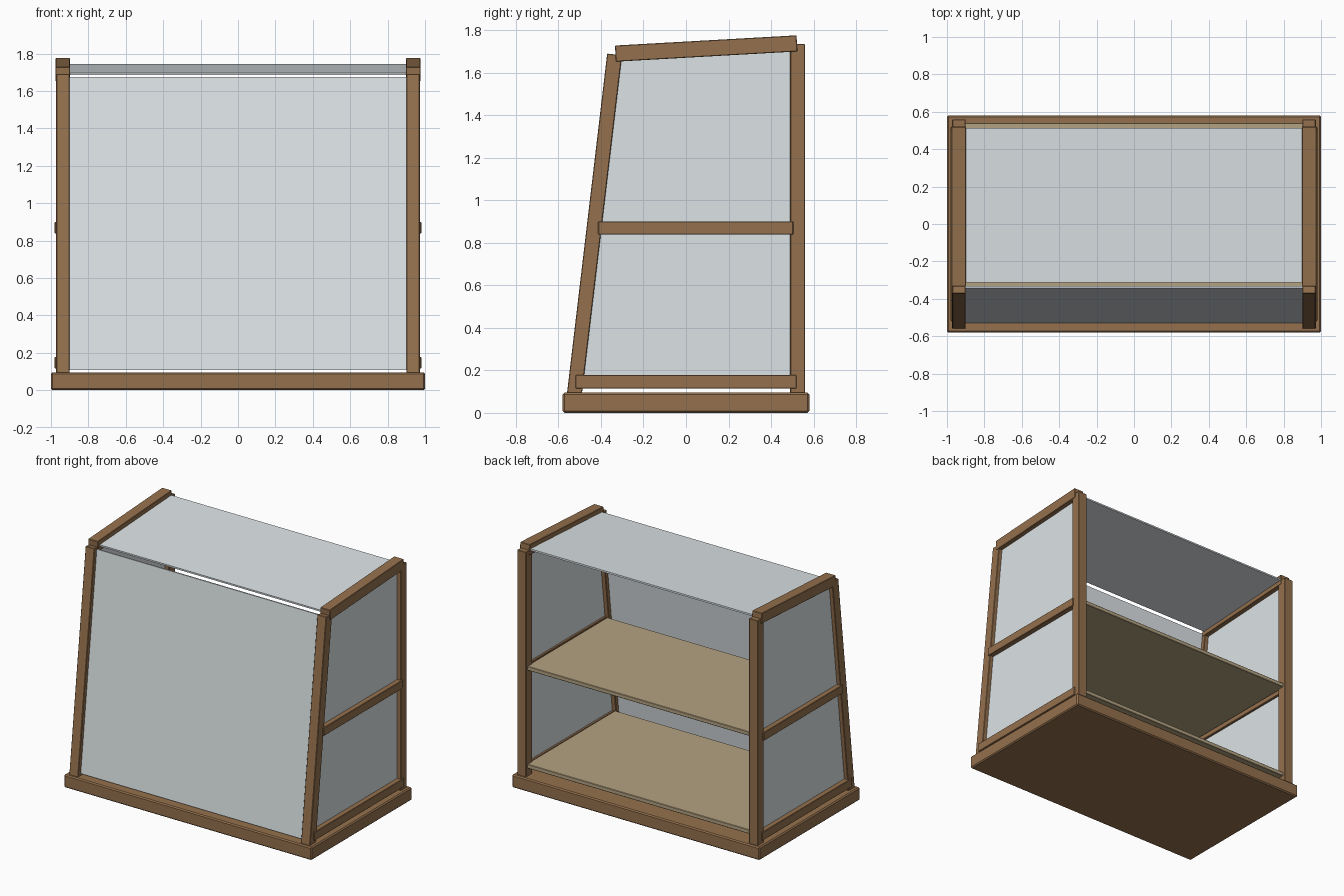
import bpy, bmesh, math
from mathutils import Vector

if "Cube" in bpy.data.objects:
    bpy.data.objects.remove(bpy.data.objects["Cube"])


def material(name, color):
    m = bpy.data.materials.new(name)
    m.diffuse_color = color
    m.use_nodes = True
    m.node_tree.nodes["Principled BSDF"].inputs["Base Color"].default_value = m.diffuse_color
    return m


WOOD = material("wood", (0.30, 0.165, 0.075, 1))
SHELF = material("shelf_wood", (0.45, 0.36, 0.22, 1))
GLASS = material("glass", (0.72, 0.77, 0.79, 1))


def prism(name, outline, x0, x1, mat, bevel=0.0):
    """Extrude a (y, z) outline along x from x0 to x1."""
    bm = bmesh.new()
    face = bm.faces.new([bm.verts.new((x0, y, z)) for y, z in outline])
    ext = bmesh.ops.extrude_face_region(bm, geom=[face])
    moved = [v for v in ext["geom"] if isinstance(v, bmesh.types.BMVert)]
    bmesh.ops.translate(bm, verts=moved, vec=(x1 - x0, 0, 0))
    bmesh.ops.recalc_face_normals(bm, faces=bm.faces)
    mesh = bpy.data.meshes.new(name)
    bm.to_mesh(mesh)
    bm.free()
    obj = bpy.data.objects.new(name, mesh)
    bpy.context.collection.objects.link(obj)
    mesh.materials.append(mat)
    if bevel:
        mod = obj.modifiers.new("edge_bevel", "BEVEL")
        mod.width = bevel
        mod.segments = 1
    return obj


def rect(y0, y1, z0, z1):
    return [(y0, z0), (y1, z0), (y1, z1), (y0, z1)]


def bar(start, end, thick):
    """Outline of a straight bar between two (y, z) points."""
    a, b = Vector(start), Vector(end)
    d = (b - a).normalized()
    n = Vector((-d.y, d.x)) * thick / 2
    return [tuple(p) for p in (a - n, b - n, b + n, a + n)]


def on_line(line, t):
    return tuple(Vector(line[0]).lerp(Vector(line[1]), t))


# centre lines of the leaning front post and the sloping top rail
FRONT = ((-0.526, 0.08), (-0.336, 1.686))
TOP = ((-0.332, 1.69), (0.522, 1.738))

# base plinth
prism("base", rect(-0.58, 0.58, 0.0, 0.095), -1.0, 1.0, WOOD, 0.008)

# side frames: posts, rails and side panes
for s, side in ((-1, "left"), (1, "right")):
    prism(side + "_rear_post", rect(0.49, 0.56, 0.085, 1.735), s * 0.90, s * 0.972, WOOD, 0.003)
    prism(side + "_front_post", bar(*FRONT, 0.07), s * 0.90, s * 0.972, WOOD, 0.003)
    prism(side + "_top_rail", bar(*TOP, 0.076), s * 0.898, s * 0.976, WOOD, 0.003)
    prism(side + "_middle_rail", rect(-0.413, 0.505, 0.838, 0.90), s * 0.915, s * 0.98, WOOD, 0.003)
    prism(side + "_lower_rail", rect(-0.52, 0.52, 0.115, 0.178), s * 0.915, s * 0.98, WOOD, 0.003)
    pane = [on_line(FRONT, 0.04), (0.51, 0.14), (0.51, 1.735), on_line(FRONT, 0.99)]
    prism(side + "_glass", pane, s * 0.931, s * 0.943, GLASS)

# front and top panes, leaving a narrow slot between them
prism("front_glass", bar(on_line(FRONT, 0.017), on_line(FRONT, 0.993), 0.012), -0.905, 0.905, GLASS)
prism("top_glass", bar(on_line(TOP, 0.022), on_line(TOP, 0.99), 0.012), -0.905, 0.905, GLASS)

# shelves
prism("middle_shelf", rect(-0.39, 0.54, 0.865, 0.895), -0.91, 0.91, SHELF, 0.003)
prism("lower_shelf", rect(-0.48, 0.54, 0.15, 0.18), -0.91, 0.91, SHELF, 0.003)
